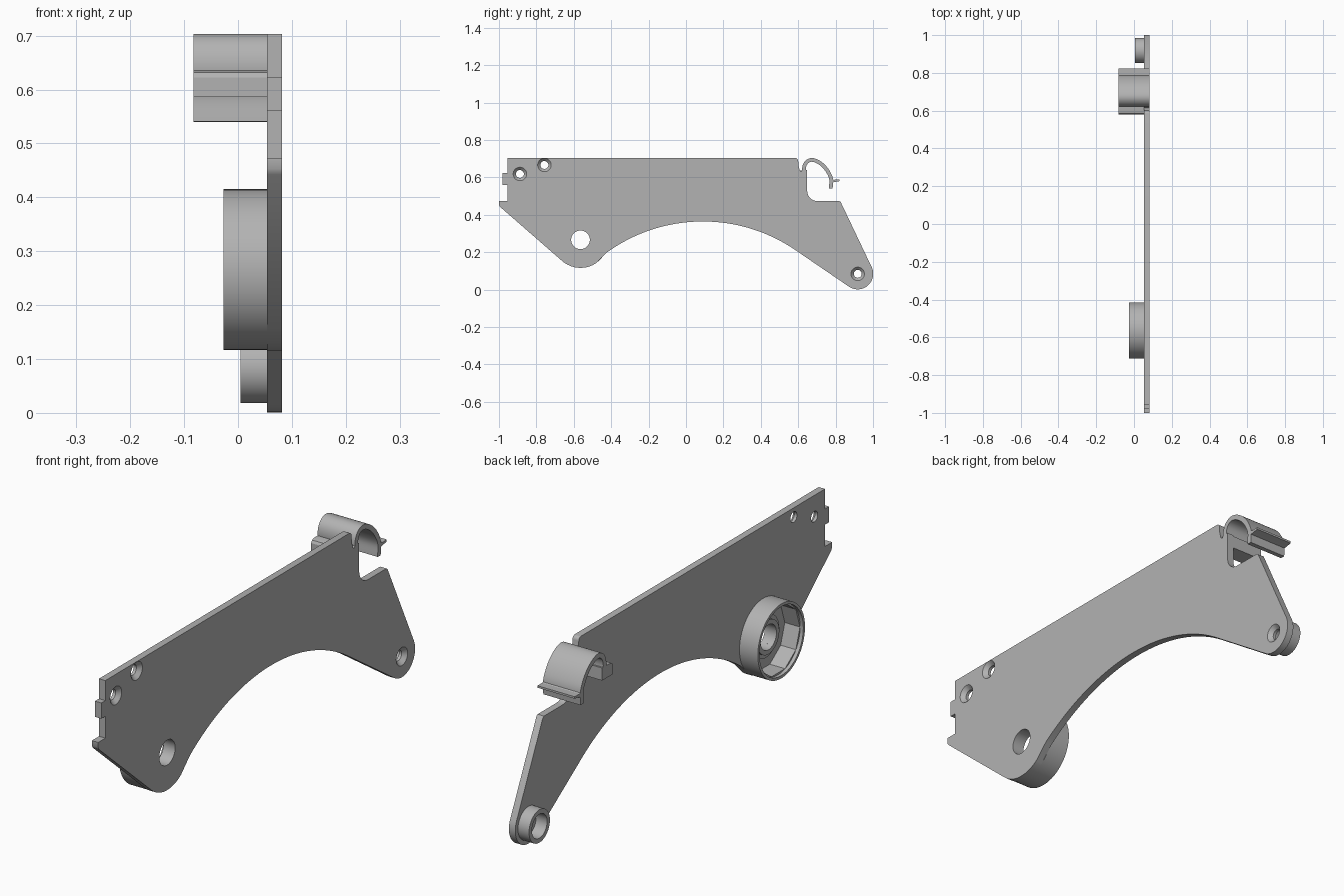
import bpy, bmesh, math
from mathutils import Vector

if "Cube" in bpy.data.objects:
    bpy.data.objects.remove(bpy.data.objects["Cube"])

grey = bpy.data.materials.new("plain grey")
grey.use_nodes = True
grey.diffuse_color = (0.45, 0.45, 0.45, 1)
grey.node_tree.nodes["Principled BSDF"].inputs["Base Color"].default_value = grey.diffuse_color

INNER, OUTER = 0.054, 0.082       # plate faces along x
WHEEL = (-0.564, 0.266)           # (y, z) centres
FOOT = (0.918, 0.084)


def finish(name, bm):
    bmesh.ops.recalc_face_normals(bm, faces=bm.faces)
    mesh = bpy.data.meshes.new(name)
    bm.to_mesh(mesh)
    bm.free()
    mesh.materials.append(grey)
    mesh.shade_smooth()
    mesh.set_sharp_from_angle(angle=math.radians(30))
    obj = bpy.data.objects.new(name, mesh)
    bpy.context.collection.objects.link(obj)
    return obj


def prism(name, outline, x0, x1):
    """Extrude a (y, z) outline along x."""
    bm = bmesh.new()
    face = bm.faces.new([bm.verts.new((x0, y, z)) for y, z in outline])
    ext = bmesh.ops.extrude_face_region(bm, geom=[face])["geom"]
    bmesh.ops.translate(bm, vec=(x1 - x0, 0, 0),
                        verts=[v for v in ext if isinstance(v, bmesh.types.BMVert)])
    return finish(name, bm)


def lathe(name, centre, profile, sides=64, closed=True):
    """Turn an (x, radius) profile about an axis along x."""
    bm = bmesh.new()
    rings = []
    for x, r in profile:
        angles = [math.tau * i / sides for i in range(sides)]
        rings.append([bm.verts.new((x, centre[0] + r * math.cos(a),
                                    centre[1] + r * math.sin(a))) for a in angles])
    pairs = list(zip(rings, rings[1:]))
    if closed:
        pairs.append((rings[-1], rings[0]))
    else:
        bm.faces.new(rings[0])
        bm.faces.new(rings[-1])
    for a, b in pairs:
        for i in range(sides):
            j = (i + 1) % sides
            bm.faces.new((a[i], a[j], b[j], b[i]))
    return finish(name, bm)


def arc(centre, r, start, end, steps):
    angles = [math.radians(start + (end - start) * i / steps) for i in range(steps + 1)]
    return [(centre[0] + r * math.cos(a), centre[1] + r * math.sin(a)) for a in angles]


def smooth_path(points, steps=6):
    """Smooth curve through the points."""
    p = [Vector(q) for q in points]
    p = [2 * p[0] - p[1]] + p + [2 * p[-1] - p[-2]]
    path = []
    for a, b, c, d in zip(p, p[1:], p[2:], p[3:]):
        for i in range(steps):
            t = i / steps
            path.append(0.5 * (2 * b + (c - a) * t + (2 * a - 5 * b + 4 * c - d) * t * t
                               + (3 * b - a - 3 * c + d) * t ** 3))
    return path + [p[-2]]


def ribbon(path, thick):
    """Outline of a strip of even thickness along a path."""
    left, right = [], []
    for i, q in enumerate(path):
        d = (path[min(i + 1, len(path) - 1)] - path[max(i - 1, 0)]).normalized()
        n = Vector((-d.y, d.x)) * thick / 2
        left.append(q + n)
        right.append(q - n)
    return left + right[::-1]


# Side plate: notched end, flat top, clip notch, rounded foot, arched underside
outline = [(-1, 0.473), (-0.955, 0.473), (-0.955, 0.56), (-0.98, 0.56), (-0.98, 0.623),
           (-0.955, 0.623), (-0.955, 0.703)]
outline += arc((0.585, 0.688), 0.015, 90, 0, 5)
outline += [(0.602, 0.66), (0.608, 0.638), (0.615, 0.631), (0.622, 0.64), (0.648, 0.64)]
outline += arc((0.703, 0.528), 0.055, 180, 270, 10)
outline += [(0.82, 0.473), (0.827, 0.468)]
outline += arc(FOOT, 0.083, 24.4, -123.5, 24)
outline += arc((0.09, -0.513), 0.877, 55.2, 125.6, 48)
outline += arc(WHEEL, 0.15, -54.4, -131.2, 16)
outline += [(-0.994, 0.442), (-1, 0.453)]
plate = prism("side_plate", outline, INNER, OUTER)

# Countersunk screw holes and the large round hole
screw = [(OUTER + 0.002, 0.038), (0.066, 0.021), (0.04, 0.021)]
bore = [(OUTER + 0.01, 0.05), (0.04, 0.05)]
holes = [(c, screw) for c in ((-0.888, 0.618), (-0.757, 0.666), FOOT)] + [(WHEEL, bore)]
bpy.context.view_layer.objects.active = plate
for centre, profile in holes:
    cutter = lathe("hole_cutter", centre, profile, 40, closed=False)
    cutter.hide_render = True
    mod = plate.modifiers.new("hole", "BOOLEAN")
    mod.operation = "DIFFERENCE"
    mod.solver = "EXACT"
    mod.object = cutter
    bpy.ops.object.modifier_apply(modifier=mod.name)
    bpy.data.objects.remove(cutter)
plate.data.set_sharp_from_angle(angle=math.radians(30))

# Large cup: round rim, faceted liner and a raised ring round the hole
lathe("cup_rim", WHEEL, [(INNER, 0.149), (-0.027, 0.149), (-0.027, 0.138), (INNER, 0.138)], 80)
lathe("cup_liner", WHEEL, [(INNER, 0.146), (-0.013, 0.146), (-0.013, 0.137), (INNER, 0.137)], 10)
lathe("cup_hub", WHEEL, [(INNER, 0.085), (0.042, 0.085), (0.042, 0.068),
                         (0.03, 0.068), (0.03, 0.05), (INNER, 0.05)])

# Small collar behind the foot
lathe("foot_collar", FOOT, [(INNER, 0.066), (0.005, 0.066), (0.005, 0.048), (INNER, 0.048)])

# Spring clip: curled strip, barb on its tip and anchor block at its root
spring = smooth_path([(0.637, 0.6), (0.631, 0.645), (0.641, 0.677), (0.667, 0.693),
                      (0.7, 0.686), (0.735, 0.661), (0.762, 0.625), (0.776, 0.588),
                      (0.774, 0.54)])
prism("clip_spring", ribbon(spring, 0.02), -0.083, OUTER)
prism("clip_barb", [(0.772, 0.598), (0.79, 0.587), (0.822, 0.588), (0.822, 0.58),
                    (0.79, 0.574), (0.772, 0.57)], -0.083, OUTER)
prism("clip_anchor", [(0.58, 0.586), (0.648, 0.586), (0.648, 0.636), (0.6, 0.636),
                      (0.586, 0.632), (0.58, 0.622)], -0.083, INNER)
